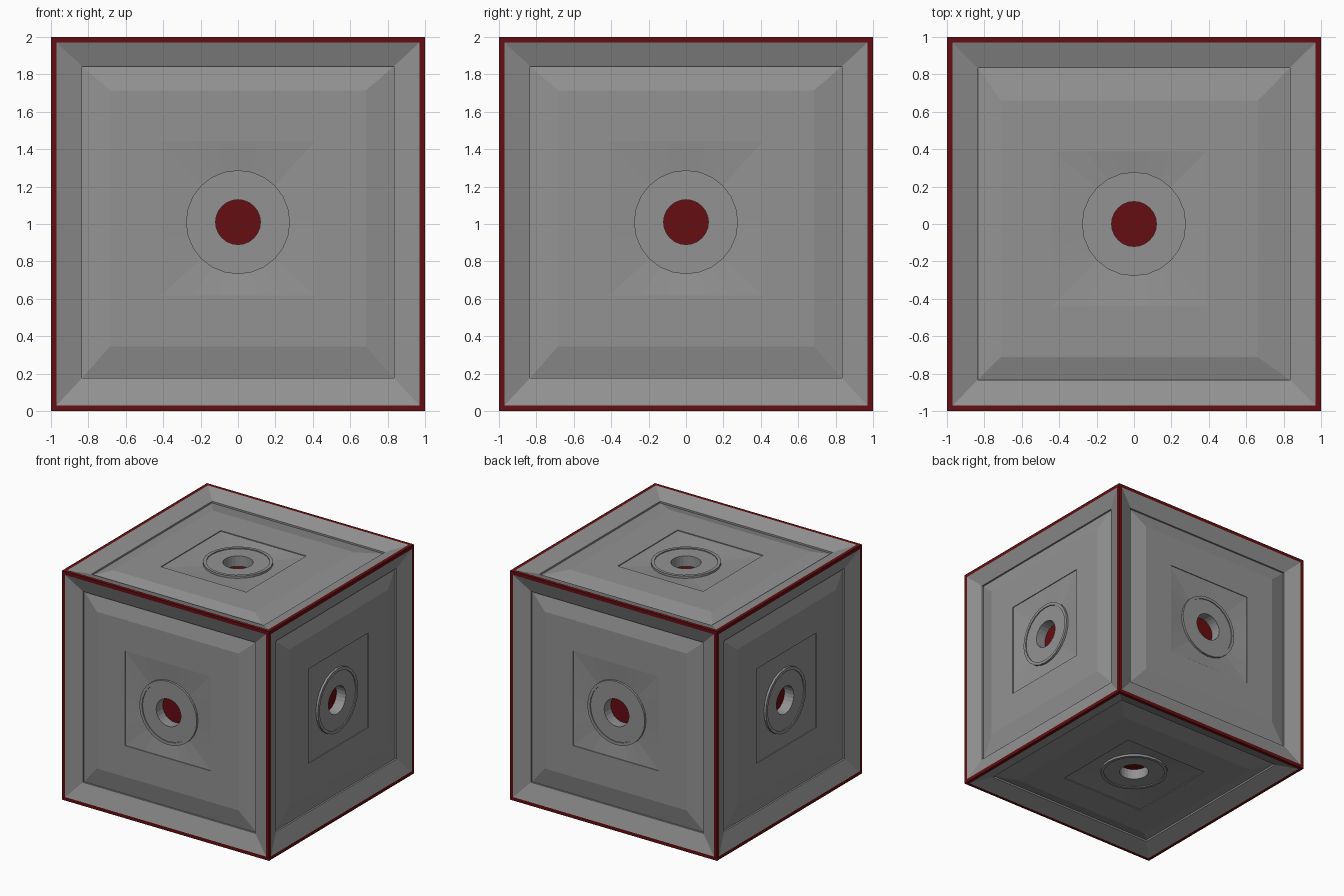
import bpy, bmesh
from math import cos, sin, pi
from mathutils import Vector

if "Cube" in bpy.data.objects:
    bpy.data.objects.remove(bpy.data.objects["Cube"])

SIDES = 24
CENTRE = Vector((0, 0, 1))
X, Y, Z = Vector((1, 0, 0)), Vector((0, 1, 0)), Vector((0, 0, 1))


def material(name, colour):
    mat = bpy.data.materials.new(name)
    mat.diffuse_color = (*colour, 1)
    mat.use_nodes = True
    mat.node_tree.nodes["Principled BSDF"].inputs["Base Color"].default_value = mat.diffuse_color
    return mat


red = material("dark_red", (.13, .004, .006))
grey = material("mid_grey", (.29, .29, .29))

# name, right axis, up axis, small centre shift, larger shift of the inner plates
FACES = [
    ("front", X, Z, (0, .01), (0, .03)),
    ("right", Y, Z, (0, .01), (0, .03)),
    ("back", -X, Z, (0, .01), (0, .03)),
    ("left", -Y, Z, (0, .01), (0, .03)),
    ("top", X, Y, (0, 0), (-.025, -.025)),
    ("bottom", Y, X, (0, 0), (-.025, -.025)),
]


def loop_points(u, v, shape, size, depth, shift):
    """Square or circular ring of points sunk below a cube face."""
    n = u.cross(v)
    pts = []
    for i in range(SIDES):
        a = 2 * pi * i / SIDES
        c, s = cos(a), sin(a)
        k = size / max(abs(c), abs(s)) if shape == "square" else size
        pts.append(CENTRE + n * (1 - depth) + u * (c * k + shift[0]) + v * (s * k + shift[1]))
    return pts


def loft(bm, u, v, rings):
    """Skin consecutive rings, outermost first."""
    prev = None
    for ring in rings:
        cur = [bm.verts.new(p) for p in loop_points(u, v, *ring)]
        if prev:
            for i in range(SIDES):
                j = (i + 1) % SIDES
                bm.faces.new((prev[i], prev[j], cur[j], cur[i]))
        prev = cur


def finish(bm, name, mat):
    bmesh.ops.remove_doubles(bm, verts=bm.verts, dist=1e-5)
    me = bpy.data.meshes.new(name)
    bm.to_mesh(me)
    bm.free()
    me.materials.append(mat)
    ob = bpy.data.objects.new(name, me)
    bpy.context.collection.objects.link(ob)


# Grey panels: sloped rim, step, raised plate, square inlay, raised collar and socket
for name, u, v, near, far in FACES:
    bm = bmesh.new()
    loft(bm, u, v, [
        ("square", .97, 0, (0, 0)),
        ("square", .833, .05, near),
        ("square", .833, .065, near),
        ("square", .685, .03, far),
        ("square", .413, .03, far),
        ("square", .413, .037, far),
        ("circle", .278, .053, near),
        ("circle", .278, .034, near),
        ("circle", .252, .034, near),
        ("circle", .252, .042, near),
        ("circle", .12, .042, near),
        ("circle", .12, .135, near),
    ])
    finish(bm, name + "_panel", grey)

# Red edge frame around all six faces
bm = bmesh.new()
for name, u, v, near, far in FACES:
    loft(bm, u, v, [("square", 1, 0, (0, 0)), ("square", .97, 0, (0, 0))])
finish(bm, "edge_frame", red)

# Red core seen at the bottom of the sockets
bm = bmesh.new()
bmesh.ops.create_cube(bm, size=1.735)
bmesh.ops.translate(bm, verts=bm.verts, vec=CENTRE)
finish(bm, "inner_core", red)
